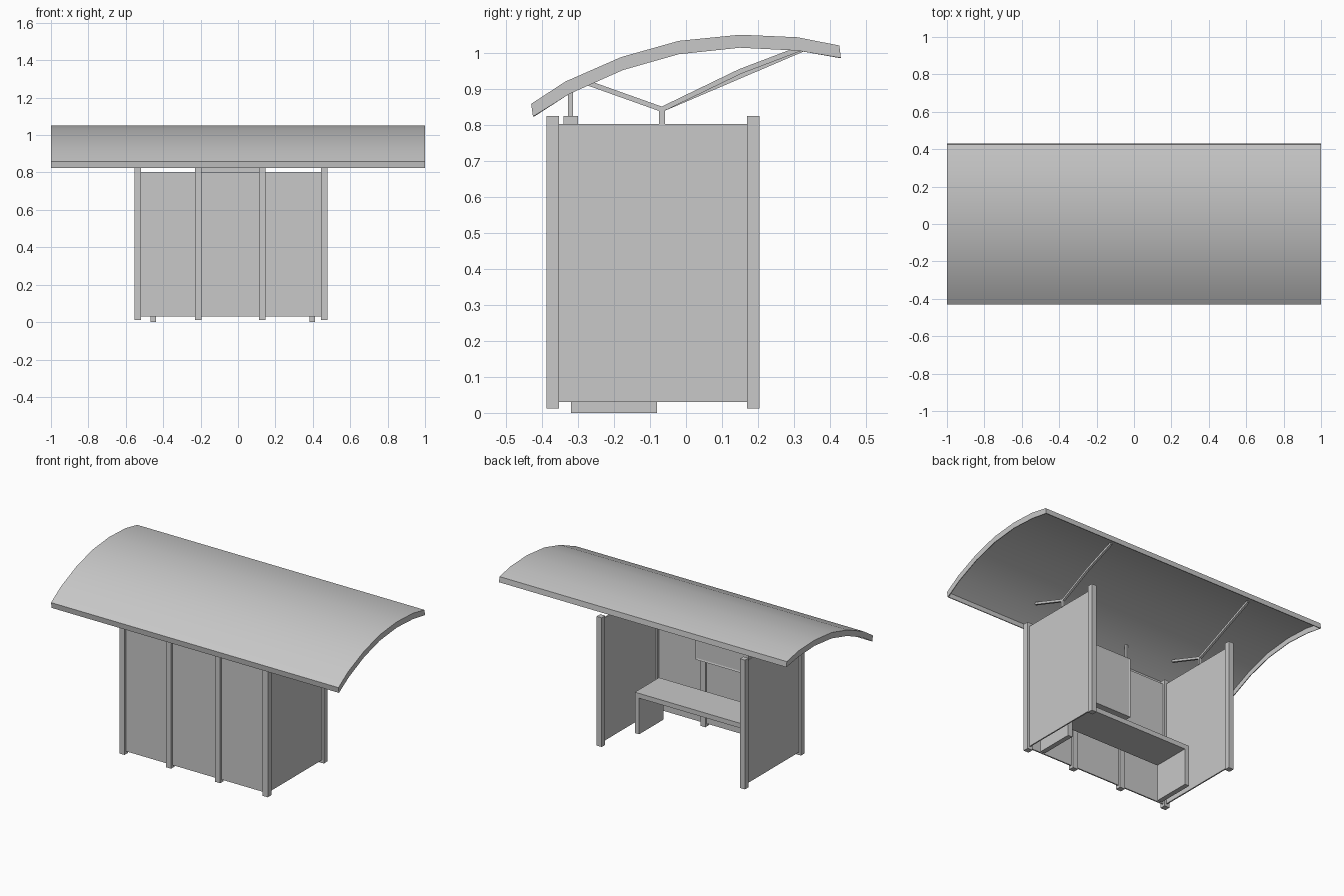
import bpy, bmesh
from mathutils import Vector

cube = bpy.data.objects.get("Cube")
if cube:
    bpy.data.objects.remove(cube, do_unlink=True)

GREY = (0.58, 0.58, 0.58, 1)
grey = bpy.data.materials.new("light grey")
grey.use_nodes = True
grey.diffuse_color = GREY
grey.node_tree.nodes["Principled BSDF"].inputs["Base Color"].default_value = GREY


def finish(name, bm):
    bmesh.ops.recalc_face_normals(bm, faces=bm.faces)
    mesh = bpy.data.meshes.new(name)
    bm.to_mesh(mesh)
    bm.free()
    mesh.materials.append(grey)
    obj = bpy.data.objects.new(name, mesh)
    bpy.context.collection.objects.link(obj)
    return obj


def box_mesh(x, y, z):
    bm = bmesh.new()
    bmesh.ops.create_cube(bm, size=1)
    for v in bm.verts:
        for i, (lo, hi) in enumerate((x, y, z)):
            v.co[i] = lo if v.co[i] < 0 else hi
    return bm


def box(name, x, y, z):
    return finish(name, box_mesh(x, y, z))


def extrude_profile(points, x0, x1):
    """Extrude a closed (y, z) outline along x."""
    bm = bmesh.new()
    face = bm.faces.new([bm.verts.new((x0, y, z)) for y, z in points])
    out = bmesh.ops.extrude_face_region(bm, geom=[face])
    moved = [g for g in out["geom"] if isinstance(g, bmesh.types.BMVert)]
    bmesh.ops.translate(bm, verts=moved, vec=(x1 - x0, 0, 0))
    bmesh.ops.recalc_face_normals(bm, faces=bm.faces)
    return bm


def brace(name, x, path, r=0.007):
    """Square bar that follows a (y, z) path."""
    pts = [Vector(p) for p in path]
    upper, lower = [], []
    for i, p in enumerate(pts):
        d = (pts[min(i + 1, len(pts) - 1)] - pts[max(i - 1, 0)]).normalized()
        n = Vector((-d.y, d.x)) * r
        upper.append(p + n)
        lower.append(p - n)
    return finish(name, extrude_profile(upper + lower[::-1], x - r, x + r))


# Curved roof: thin shell with a hanging rim, open underneath
top = [(-0.43, 0.858), (-0.335, 0.92), (-0.18, 0.988), (-0.02, 1.033),
       (0.15, 1.05), (0.31, 1.043), (0.426, 1.02)]
under = [(-0.425, 0.823), (-0.325, 0.885), (-0.175, 0.952), (-0.02, 0.996),
         (0.15, 1.014), (0.31, 1.006), (0.43, 0.986)]
bm = extrude_profile(top + under[::-1], -1, 1)
below = [f for f in bm.faces if f.normal.z < -0.5]
bmesh.ops.delete(bm, geom=below, context="FACES")
roof = finish("roof", bm)
shell = roof.modifiers.new("thickness", "SOLIDIFY")
shell.thickness = 0.004
shell.offset = -1
shell.use_even_offset = True
bpy.context.view_layer.objects.active = roof
roof.select_set(True)
bpy.ops.object.modifier_apply(modifier=shell.name)
bpy.ops.object.shade_smooth_by_angle(angle=0.6)
roof.select_set(False)

# Posts
LEFT, RIGHT = 0.461, -0.536
FRONT, BACK = -0.37, 0.187
H = 0.0175
MIDDLE = (-0.212, 0.13)
posts = [("front", x, FRONT) for x in (RIGHT, *MIDDLE, LEFT)]
posts += [("rear", x, BACK) for x in (RIGHT, LEFT)]
for kind, x, y in posts:
    box(kind + "_post", (x - H, x + H), (y - H, y + H), (0.012, 0.825))

# Wall panels
T = 0.004
WALL = (0.03, 0.802)
xs = (RIGHT, *MIDDLE, LEFT)
for a, b in zip(xs, xs[1:]):
    box("front_panel", (a + H, b - H), (FRONT - T, FRONT + T), WALL)
for x in (RIGHT, LEFT):
    box("side_panel", (x - T, x + T), (FRONT + H, BACK - H), WALL)

# Bench with slab legs
SEAT_Y = (-0.32, -0.08)
box("bench_seat", (-0.468, 0.412), SEAT_Y, (0.227, 0.257))
for x in (-0.453, 0.397):
    box("bench_leg", (x - 0.015, x + 0.015), SEAT_Y, (0, 0.227))

# Framed notice board with a shallow recessed face
bm = box_mesh((-0.226, 0.144), (-0.34, -0.30), (0.45, 0.825))
bm.normal_update()
panel = max(bm.faces, key=lambda f: f.normal.y)
bmesh.ops.inset_region(bm, faces=[panel], thickness=0.014)
bmesh.ops.translate(bm, verts=panel.verts, vec=(0, -0.003, 0))
finish("notice_board", bm)

# Roof supports: short rods over the board, forked braces over the side walls
for x in MIDDLE:
    box("roof_rod", (x - 0.007, x + 0.007), (-0.327, -0.314), (0.82, 0.918))
JOINT = (-0.067, 0.843)
long_paths = {RIGHT: [JOINT, (0.35, 1.021)],
              LEFT: [JOINT, (0.15, 0.948), (0.35, 1.024)]}
for x, path in long_paths.items():
    box("brace_stem", (x - 0.008, x + 0.008), (-0.075, -0.059), (0.80, 0.843))
    brace("short_brace", x, [JOINT, (-0.3, 0.926)])
    brace("long_brace", x, path)
